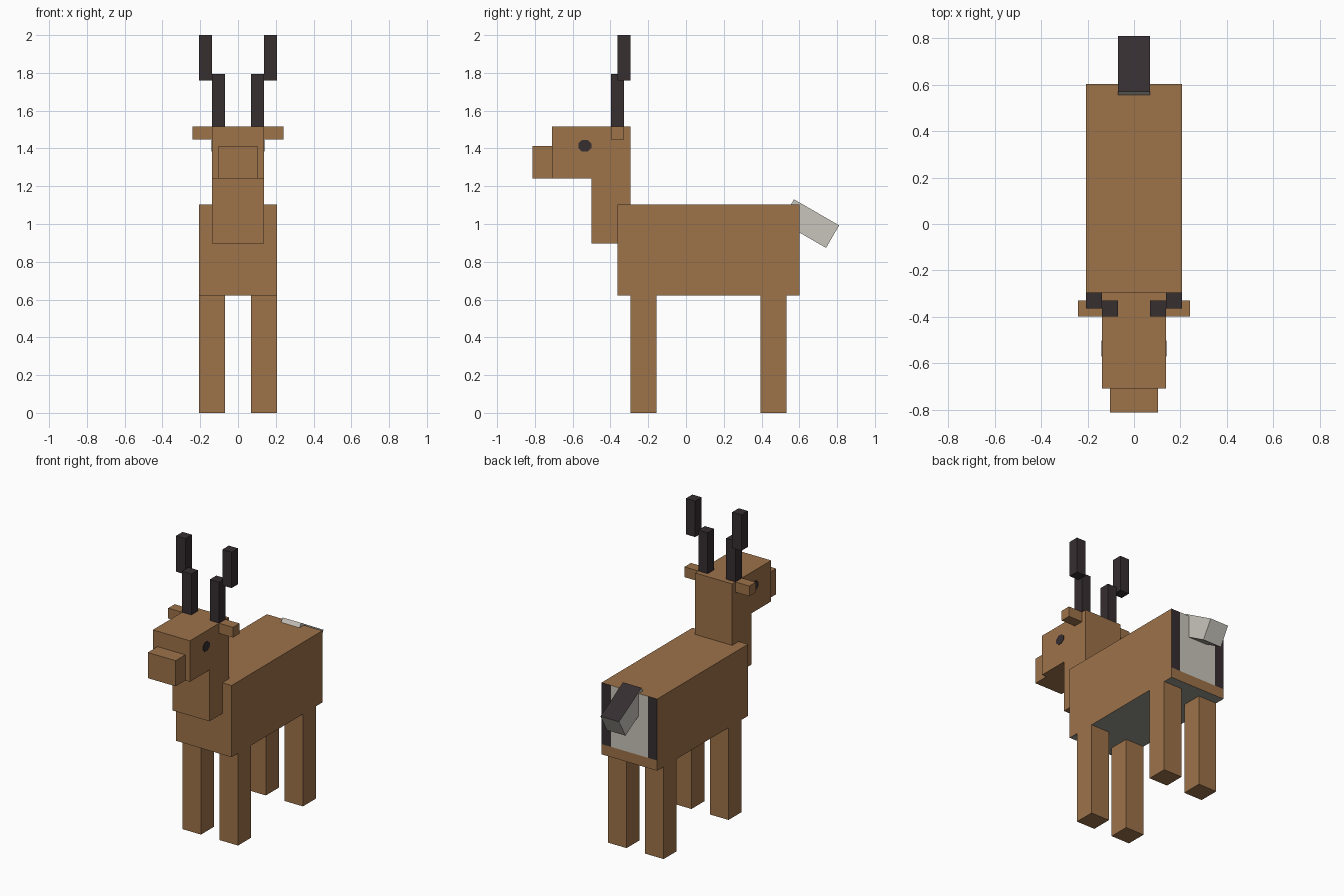
import bpy
import bmesh
from math import radians
from mathutils import Matrix, Vector

cube = bpy.data.objects.get("Cube")
if cube:
    bpy.data.objects.remove(cube, do_unlink=True)

U = 2 / 29        # one block unit
SHIFT = -0.27     # centres the animal along y, in block units


def make_material(name, rgb):
    def linear(c):
        c /= 255
        return c / 12.92 if c <= 0.04045 else ((c + 0.055) / 1.055) ** 2.4
    colour = [linear(c) for c in rgb] + [1.0]
    mat = bpy.data.materials.new(name)
    mat.use_nodes = True
    mat.diffuse_color = colour
    bsdf = next(n for n in mat.node_tree.nodes if n.type == 'BSDF_PRINCIPLED')
    bsdf.inputs["Base Color"].default_value = colour
    return mat


brown = make_material("brown fur", (157, 115, 74))
dark = make_material("dark brown", (54, 46, 48))
pale = make_material("pale fur", (201, 197, 188))
grey = make_material("grey belly", (152, 152, 145))


def finish(bm, name, mats):
    mesh = bpy.data.meshes.new(name)
    bm.normal_update()
    bm.to_mesh(mesh)
    bm.free()
    for mat in mats:
        mesh.materials.append(mat)
    obj = bpy.data.objects.new(name, mesh)
    bpy.context.collection.objects.link(obj)
    return obj


def box_bmesh(x, y, z):
    """Box between the (low, high) ranges given in block units."""
    size = Vector((x[1] - x[0], y[1] - y[0], z[1] - z[0])) * U
    centre = Vector((sum(x) / 2, sum(y) / 2 + SHIFT, sum(z) / 2)) * U
    bm = bmesh.new()
    bmesh.ops.create_cube(bm, size=1, matrix=Matrix.Translation(centre) @ Matrix.Diagonal((*size, 1)))
    bm.normal_update()
    return bm


def box(name, x, y, z, mat=brown):
    return finish(box_bmesh(x, y, z), name, [mat])


def pair(name, x, y, z, mat=brown):
    box("left_" + name, x, y, z, mat)
    box("right_" + name, (-x[1], -x[0]), y, z, mat)


# Body with a pale rump between dark stripes, and a grey belly
bm = box_bmesh((-3, 3), (-5, 9), (9, 16))
for point, normal in (((-2, 0, 0), (1, 0, 0)), ((2, 0, 0), (1, 0, 0)), ((0, 0, 10), (0, 0, 1))):
    rump = [f for f in bm.faces if f.normal.y > 0.9]
    geom = set(rump)
    for face in rump:
        geom.update(face.edges, face.verts)
    bmesh.ops.bisect_plane(bm, geom=list(geom), plane_co=Vector(point) * U, plane_no=normal)
    bm.normal_update()
for face in bm.faces:
    centre = face.calc_center_median() / U
    if face.normal.z < -0.9:
        face.material_index = 3
    elif face.normal.y > 0.9 and centre.z > 10:
        face.material_index = 1 if abs(centre.x) > 2 else 2
finish(bm, "body", [brown, dark, pale, grey])

# Legs
pair("front_leg", (1, 3), (-4, -2), (0, 9))
pair("hind_leg", (1, 3), (6, 8), (0, 9))

# Neck, head and ears
box("neck", (-2, 2), (-7, -4), (13, 18))
box("head", (-2, 2), (-10, -4), (18, 22))
box("snout", (-1.5, 1.5), (-11.5, -10), (18, 20.5))
pair("ear", (2, 3.5), (-5.5, -4.5), (21, 22))

# Antlers
pair("lower_antler", (1, 2), (-5.5, -4.5), (22, 26), dark)
pair("upper_antler", (2, 3), (-5, -4), (25.5, 29), dark)

# Eyes: thin eight-sided plates
for side, sign in (("left", 1), ("right", -1)):
    bm = bmesh.new()
    place = (Matrix.Translation(Vector((sign * 2, -7.5 + SHIFT, 20.5)) * U)
             @ Matrix.Diagonal((1, 1, 0.9, 1))
             @ Matrix.Rotation(radians(90), 4, 'Y')
             @ Matrix.Rotation(radians(22.5), 4, 'Z'))
    bmesh.ops.create_cone(bm, cap_ends=True, segments=8, radius1=0.54 * U,
                          radius2=0.54 * U, depth=0.006, matrix=place)
    finish(bm, side + "_eye", [dark])

# Tail: drooping box with a dark upper side
bm = bmesh.new()
bmesh.ops.create_cube(bm, size=1, matrix=Matrix.Diagonal((2 * U, 4 * U, 2 * U, 1)))
bm.normal_update()
for face in bm.faces:
    face.material_index = 1 if face.normal.z > 0.9 else 0
tail = finish(bm, "tail", [pale, dark])
tail.location = Vector((0, 9.79 + SHIFT, 14.53)) * U
tail.rotation_euler.x = radians(-30)
